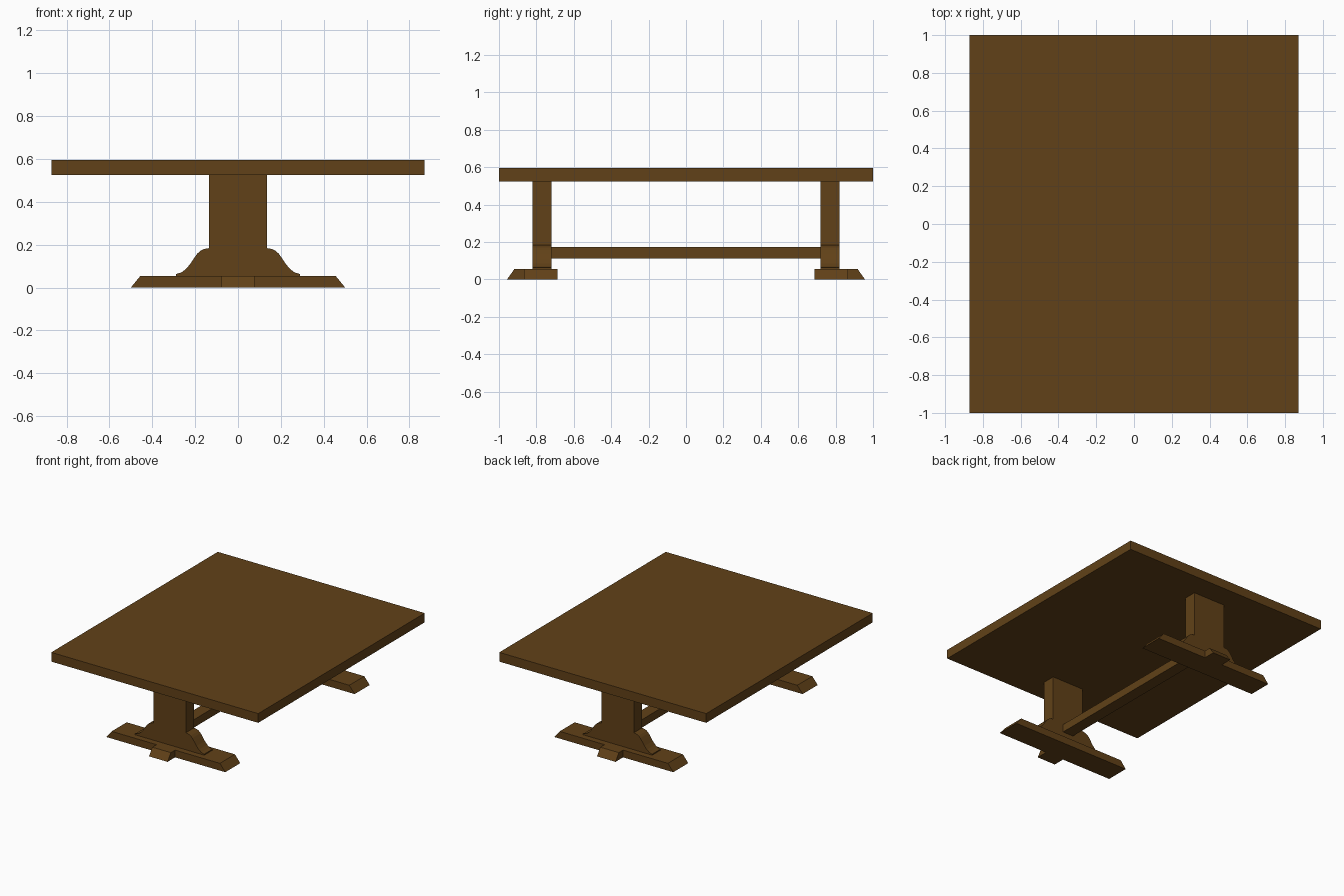
import bpy, bmesh
from mathutils import Vector

if "Cube" in bpy.data.objects:
    bpy.data.objects.remove(bpy.data.objects["Cube"])

wood = bpy.data.materials.new("dark_wood")
wood.diffuse_color = (0.12, 0.053, 0.009, 1)
wood.use_nodes = True
wood.node_tree.nodes["Principled BSDF"].inputs["Base Color"].default_value = wood.diffuse_color


def prism(name, profile, axis, lo, hi):
    """Extrude a closed (horizontal, z) profile along the x or y axis."""
    def place(t, p):
        return Vector((t, p[0], p[1])) if axis == 'x' else Vector((p[0], t, p[1]))
    bm = bmesh.new()
    face = bm.faces.new([bm.verts.new(place(lo, p)) for p in profile])
    res = bmesh.ops.extrude_face_region(bm, geom=[face])
    shift = place(hi, (0, 0)) - place(lo, (0, 0))
    bmesh.ops.translate(bm, vec=shift,
                        verts=[v for v in res["geom"] if isinstance(v, bmesh.types.BMVert)])
    bmesh.ops.recalc_face_normals(bm, faces=bm.faces)
    mesh = bpy.data.meshes.new(name)
    bm.to_mesh(mesh)
    bm.free()
    mesh.materials.append(wood)
    obj = bpy.data.objects.new(name, mesh)
    bpy.context.collection.objects.link(obj)
    return obj


def rect(a, b, z0, z1):
    return [(a, z0), (b, z0), (b, z1), (a, z1)]


def symmetric(half):
    """Complete a right-hand outline with its mirror image."""
    return half + [(-x, z) for x, z in reversed(half)]


# Table top and long stretcher between the pedestals
prism("table_top", rect(-0.87, 0.87, 0.525, 0.595), 'y', -1, 1)
prism("stretcher", rect(-0.045, 0.045, 0.113, 0.173), 'y', -0.725, 0.725)

# Pedestal outline with an S-curved flare at the bottom
pedestal = symmetric([
    (0.29, 0.055), (0.29, 0.063), (0.265, 0.070), (0.245, 0.085), (0.225, 0.107),
    (0.205, 0.137), (0.19, 0.158), (0.175, 0.172), (0.158, 0.180), (0.135, 0.184),
    (0.135, 0.525)])
# Foot bar with sloped ends
foot = symmetric([(0.50, 0.0), (0.455, 0.055)])

for side, s in (("front", -1), ("back", 1)):
    prism(side + "_pedestal", pedestal, 'y', s * 0.72, s * 0.82)
    prism(side + "_foot", foot, 'y', s * 0.687, s * 0.867)
    # Short outward toe with a sloped end
    toe = [(s * 0.865, 0), (s * 0.957, 0), (s * 0.918, 0.055), (s * 0.865, 0.055)]
    prism(side + "_toe", toe, 'x', -0.078, 0.078)
